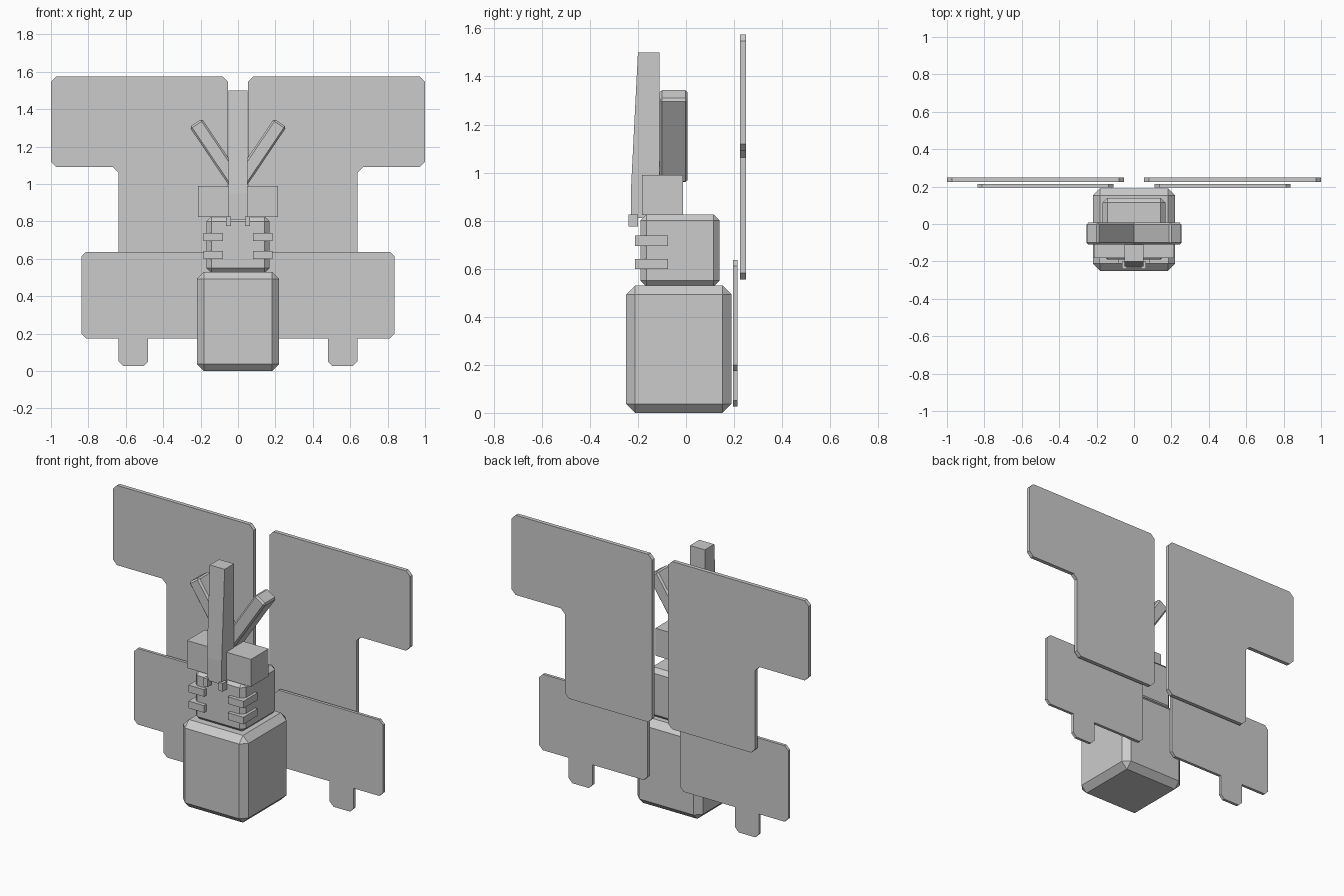
import bpy, bmesh
from math import radians
from mathutils import Matrix, Vector

cube = bpy.data.objects.get("Cube")
if cube:
    bpy.data.objects.remove(cube, do_unlink=True)

grey = bpy.data.materials.new("plain_grey")
grey.use_nodes = True
grey.diffuse_color = (0.6, 0.6, 0.6, 1)
grey.node_tree.nodes["Principled BSDF"].inputs["Base Color"].default_value = (0.6, 0.6, 0.6, 1)


def finish(name, bm):
    bmesh.ops.recalc_face_normals(bm, faces=bm.faces)
    mesh = bpy.data.meshes.new(name)
    bm.to_mesh(mesh)
    bm.free()
    mesh.materials.append(grey)
    obj = bpy.data.objects.new(name, mesh)
    bpy.context.collection.objects.link(obj)
    return obj


def box(name, low, high, chamfer=0.0, tilt=0.0):
    """Box between two corners, chamfered, tilted about the y axis."""
    low, high = Vector(low), Vector(high)
    bm = bmesh.new()
    bmesh.ops.create_cube(bm, size=1)
    bmesh.ops.scale(bm, vec=high - low, verts=bm.verts)
    if chamfer:
        bmesh.ops.bevel(bm, geom=bm.edges[:], offset=chamfer, segments=1,
                        affect='EDGES', profile=0.5)
    bmesh.ops.rotate(bm, matrix=Matrix.Rotation(tilt, 3, 'Y'), verts=bm.verts)
    bmesh.ops.translate(bm, vec=(low + high) / 2, verts=bm.verts)
    return finish(name, bm)


def slab(name, points, depth, cut=0.0, sharp=()):
    """Extruded outline whose corners are cut, except the sharp ones."""
    bm = bmesh.new()
    verts = [bm.verts.new(p) for p in points]
    bm.faces.new(verts)
    if cut:
        bmesh.ops.bevel(bm, geom=[v for i, v in enumerate(verts) if i not in sharp],
                        offset=cut, segments=1, affect='VERTICES')
    out = bmesh.ops.extrude_face_region(bm, geom=bm.faces[:])
    moved = [g for g in out["geom"] if isinstance(g, bmesh.types.BMVert)]
    bmesh.ops.translate(bm, vec=depth, verts=moved)
    return finish(name, bm)


# Body, from the ground up
box("abdomen", (-0.22, -0.25, 0), (0.22, 0.19, 0.53), 0.038)
box("thorax", (-0.168, -0.19, 0.525), (0.168, 0.14, 0.825), 0.025)
box("head", (-0.215, -0.183, 0.823), (0.215, -0.013, 0.99))

# Proboscis with a sloping front
profile = [(-0.2, 1.5), (-0.11, 1.5), (-0.11, 0.81), (-0.228, 0.81), (-0.228, 0.95)]
slab("proboscis", [(-0.05, y, z) for y, z in profile], (0.1, 0, 0))

# Wing outlines for the left side: x, z
upper = [(0.053, 1.575), (1.0, 1.575), (1.0, 1.09), (0.64, 1.09),
         (0.64, 0.555), (0.053, 0.555)]
lower = [(0.11, 0.637), (0.838, 0.637), (0.838, 0.175), (0.64, 0.175), (0.64, 0.027),
         (0.48, 0.027), (0.48, 0.175), (0.11, 0.175)]

for side, s in (("left", 1), ("right", -1)):
    def pair(name, x0, x1, y0, y1, z0, z1, chamfer=0.0, tilt=0.0):
        a, b = sorted((s * x0, s * x1))
        box(f"{side}_{name}", (a, y0, z0), (b, y1, z1), chamfer, s * tilt)

    # Antenna leaning outward from the middle of the head
    pair("antenna", 0.068, 0.148, -0.11, 0.007, 0.942, 1.362, 0.01, radians(34))
    pair("mouthpart", 0.038, 0.065, -0.24, -0.2, 0.775, 0.825)
    # Stubby legs wrapped round the thorax corner
    pair("upper_leg", 0.08, 0.185, -0.212, -0.075, 0.695, 0.738)
    pair("lower_leg", 0.08, 0.185, -0.212, -0.075, 0.598, 0.641)
    # Flat wings
    slab(f"{side}_upper_wing", [(s * x, 0.225, z) for x, z in upper], (0, 0.024, 0), 0.028)
    slab(f"{side}_lower_wing", [(s * x, 0.196, z) for x, z in lower], (0, 0.018, 0),
         0.025, sharp=(3, 6))
